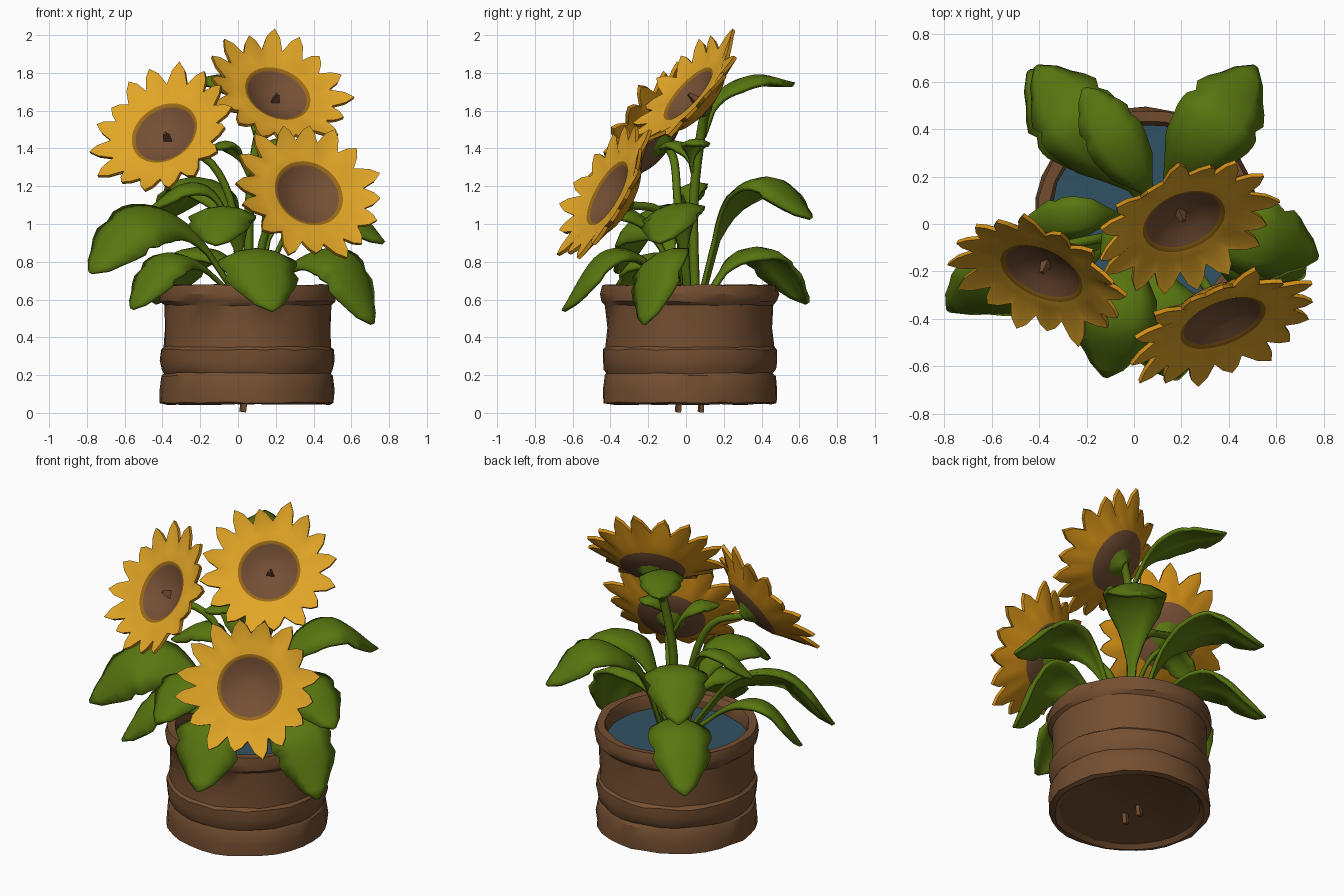
import bpy, bmesh, math, random
from mathutils import Vector

if "Cube" in bpy.data.objects:
    bpy.data.objects.remove(bpy.data.objects["Cube"])

random.seed(4)


def material(name, rgb):
    m = bpy.data.materials.new(name)
    m.diffuse_color = (*rgb, 1)
    m.use_nodes = True
    m.node_tree.nodes["Principled BSDF"].inputs["Base Color"].default_value = m.diffuse_color
    return m


BROWN = material("clay_brown", (0.175, 0.078, 0.031))
SEED = material("seed_brown", (0.18, 0.08, 0.036))
GOLD = material("dark_gold", (0.32, 0.14, 0.008))
YELLOW = material("petal_yellow", (0.76, 0.38, 0.02))
ORANGE = material("petal_back_orange", (0.62, 0.265, 0.008))
GREEN = material("leaf_green", (0.097, 0.18, 0.005))
BLUE = material("soil_blue", (0.03, 0.085, 0.125))


def finish(bm, name, mats, angle=35):
    bmesh.ops.recalc_face_normals(bm, faces=bm.faces)
    mesh = bpy.data.meshes.new(name)
    bm.to_mesh(mesh)
    bm.free()
    ob = bpy.data.objects.new(name, mesh)
    bpy.context.collection.objects.link(ob)
    for m in mats:
        mesh.materials.append(m)
    bpy.ops.object.select_all(action='DESELECT')
    ob.select_set(True)
    bpy.context.view_layer.objects.active = ob
    bpy.ops.object.shade_smooth_by_angle(angle=math.radians(angle))
    return ob


def bridge(bm, a, b, mat=0):
    n = len(a)
    for i in range(n):
        f = bm.faces.new((a[i], a[(i + 1) % n], b[(i + 1) % n], b[i]))
        f.material_index = mat


def smooth_path(pts, steps):
    """Catmull-Rom samples through the given points."""
    p = [Vector(q) for q in pts]
    p = [p[0] * 2 - p[1]] + p + [p[-1] * 2 - p[-2]]
    out = []
    spans = len(p) - 3
    for k in range(steps + 1):
        u = k / steps * spans
        i = min(int(u), spans - 1)
        t = u - i
        a, b, c, d = p[i:i + 4]
        out.append(0.5 * (2 * b + (c - a) * t + (2 * a - 5 * b + 4 * c - d) * t * t
                          + (3 * b - a - 3 * c + d) * t ** 3))
    return out


# Pot: lathed, slightly uneven bands
CX, CY = 0.05, 0.02
profile = [(0.40, 0.065), (0.43, 0.045), (0.46, 0.055), (0.462, 0.12), (0.452, 0.195), (0.442, 0.21),
           (0.452, 0.23), (0.462, 0.28), (0.46, 0.335), (0.443, 0.35), (0.44, 0.45), (0.445, 0.57),
           (0.465, 0.59), (0.472, 0.63), (0.46, 0.678), (0.415, 0.675), (0.40, 0.64), (0.40, 0.56)]
bm = bmesh.new()
rings = []
for r, z in profile:
    ring = []
    for i in range(32):
        a = math.tau * i / 32
        rr = r + random.uniform(-0.005, 0.005)
        ring.append(bm.verts.new((CX + rr * math.cos(a), CY + rr * math.sin(a),
                                  z + random.uniform(-0.004, 0.004))))
    rings.append(ring)
for a, b in zip(rings, rings[1:]):
    bridge(bm, a, b)
bm.faces.new(rings[0])
finish(bm, "pot", [BROWN], 30)

# Soil
bm = bmesh.new()
bmesh.ops.create_circle(bm, cap_ends=True, segments=32, radius=0.41)
finish(bm, "soil", [BLUE]).location = (CX, CY, 0.59)

# Pegs under the pot
for y in (-0.04, 0.08):
    bm = bmesh.new()
    bmesh.ops.create_cube(bm, size=1)
    ob = finish(bm, "peg", [BROWN])
    ob.scale = (0.03, 0.025, 0.08)
    ob.rotation_euler = (0, 0.15, 0.3)
    ob.location = (0.03, y, 0.045)


def stem(name, pts, radius=0.022):
    cu = bpy.data.curves.new(name, 'CURVE')
    cu.dimensions = '3D'
    cu.bevel_depth = radius
    cu.bevel_resolution = 1
    cu.use_fill_caps = True
    s = cu.splines.new('POLY')
    path = smooth_path(pts, 12)
    s.points.add(len(path) - 1)
    for pt, co in zip(s.points, path):
        pt.co = (*co, 1)
    cu.materials.append(GREEN)
    bpy.context.collection.objects.link(bpy.data.objects.new(name, cu))


def flower(name, center, normal, size, nub):
    """Cupped head: hollow seed disc, gold ring, pointed petals, bulging back."""
    petals = 16
    n = petals * 4
    twist = random.uniform(0, 0.3)
    tips = [(random.uniform(-0.035, 0.03), random.uniform(-0.025, 0.03), random.uniform(-0.05, 0.05))
            for _ in range(petals)]
    reach = (0, 0.62, 1, 0.62)
    # base radius, petal length, height, material of the band leading to it
    bands = [(0.05, 0, -0.075, 1), (0.11, 0, -0.06, 1), (0.172, 0, -0.025, 1), (0.191, 0, -0.015, 2),
             (0.25, 0, -0.022, 0), (0.31, 0.10, 0.0, 0), (0.31, 0.10, -0.02, 3),
             (0.255, 0, -0.06, 3), (0.20, 0, -0.095, 3), (0.12, 0, -0.125, 1)]
    bm = bmesh.new()
    prev = None
    for r0, length, z, mat in bands:
        ring = []
        for i in range(n):
            a = math.tau * i / n + twist
            r, zz = r0, z
            if length:
                dr, dz, da = tips[i // 4]
                k = reach[i % 4]
                r += (length + dr) * k
                zz += (0.025 + dz) * k
                a += da * k
            ring.append(bm.verts.new((r * size * math.cos(a), r * size * math.sin(a), zz)))
        if prev:
            bridge(bm, prev, ring, mat)
        else:
            bm.faces.new(ring).material_index = mat
        prev = ring
    bm.faces.new(prev).material_index = 1
    parts = [(finish(bm, name, [YELLOW, SEED, GOLD, ORANGE], 40), 0)]
    bm = bmesh.new()
    bmesh.ops.create_cone(bm, cap_ends=True, segments=10, radius1=0.025, radius2=0.09, depth=0.05)
    parts.append((finish(bm, name + "_calyx", [GREEN]), -0.145))
    if nub:
        bm = bmesh.new()
        bmesh.ops.create_cone(bm, cap_ends=True, segments=3, radius1=0.03, radius2=0.012, depth=0.06)
        parts.append((finish(bm, name + "_nub", [SEED]), -0.05))
    for ob, off in parts:
        ob.rotation_mode = 'QUATERNION'
        ob.rotation_quaternion = Vector(normal).to_track_quat('Z', 'Y')
        ob.location = Vector(center) + Vector(normal).normalized() * off


flower("left_flower", (-0.395, -0.22, 1.49), (-0.36, -0.76, 0.53), 0.97, True)
flower("top_flower", (0.215, 0.0, 1.70), (0.30, -0.70, 0.64), 0.95, True)
flower("right_flower", (0.38, -0.43, 1.17), (0.33, -0.82, 0.46), 1.0, False)
stem("left_stem", [(0.02, 0, 0.57), (-0.02, -0.04, 1.05), (-0.14, -0.06, 1.32), (-0.34, -0.10, 1.41)])
stem("top_stem", [(0.06, 0.05, 0.57), (0.06, 0.04, 1.1), (0.11, 0.08, 1.48), (0.17, 0.11, 1.61)], 0.026)
stem("right_stem", [(0.09, 0, 0.57), (0.13, -0.03, 0.9), (0.22, -0.14, 1.07), (0.33, -0.30, 1.10)])


def leaf(name, width, pts, roll=0):
    """Arching blade on a narrow stalk, folded down from its midrib, notched near the tip."""
    shape = [(0, 0.1), (0.2, 0.13), (0.33, 0.42), (0.45, 0.8), (0.62, 1.0), (0.8, 0.92), (0.92, 0.58), (1, 0.04)]
    steps = 20
    path = smooth_path(pts, steps)
    whole = path[-1] - path[0]
    flat_side = Vector((whole.y, -whole.x, 0)).normalized()
    c, s_ = math.cos(math.radians(roll)), math.sin(math.radians(roll))
    bm = bmesh.new()
    rows = []
    for k, p in enumerate(path):
        t = k / steps
        for (t0, w0), (t1, w1) in zip(shape, shape[1:]):
            if t0 <= t <= t1:
                w = w0 + (w1 - w0) * (t - t0) / (t1 - t0)
        tan = path[min(k + 1, steps)] - path[max(k - 1, 0)]
        lift = flat_side.cross(tan).normalized()
        side = flat_side * c + lift * s_
        up = lift * c - flat_side * s_
        half = width / 2 * w
        notch = 0.88 if t > 0.6 and k % 3 == 0 and k < steps else 1
        rows.append([bm.verts.new(p + side * (half * s * (notch if abs(s) == 1 else 1))
                                  - up * (half * 0.3 * s * s)) for s in (-1, -0.5, 0, 0.5, 1)])
    for a, b in zip(rows, rows[1:]):
        for i in range(4):
            bm.faces.new((a[i], a[i + 1], b[i + 1], b[i]))
    ob = finish(bm, name, [GREEN])
    mod = ob.modifiers.new("thickness", 'SOLIDIFY')
    mod.thickness = 0.022
    mod.offset = 0


# Back leaves
leaf("back_right_leaf", 0.36, [(0.10, 0.08, 0.62), (0.19, 0.22, 1.08), (0.36, 0.44, 1.24), (0.51, 0.66, 1.03)])
leaf("back_left_leaf", 0.36, [(0.05, 0.08, 0.62), (-0.05, 0.22, 1.08), (-0.24, 0.44, 1.24), (-0.41, 0.66, 1.03)])
leaf("low_back_left_leaf", 0.36, [(0.05, 0.10, 0.60), (-0.09, 0.26, 0.82), (-0.27, 0.44, 0.85), (-0.44, 0.64, 0.58)])
leaf("top_back_leaf", 0.25, [(0.10, 0.09, 1.46), (0.03, 0.18, 1.68), (-0.08, 0.36, 1.78), (-0.21, 0.57, 1.74)])
# Side and front leaves
leaf("left_leaf", 0.38, [(0.00, -0.02, 0.62), (-0.26, -0.13, 0.97), (-0.53, -0.28, 1.02), (-0.78, -0.36, 0.74)], 35)
leaf("low_left_leaf", 0.30, [(0.00, -0.02, 0.60), (-0.23, -0.16, 0.80), (-0.40, -0.26, 0.80), (-0.56, -0.35, 0.55)], 18)
leaf("front_leaf", 0.36, [(0.03, -0.02, 0.62), (-0.02, -0.20, 1.00), (-0.09, -0.42, 1.08), (-0.12, -0.64, 0.89)])
leaf("low_front_leaf", 0.42, [(0.07, -0.04, 0.60), (0.09, -0.25, 0.83), (0.11, -0.46, 0.83), (0.18, -0.65, 0.54)])
leaf("right_leaf", 0.34, [(0.11, 0.01, 0.62), (0.30, -0.03, 1.02), (0.55, -0.08, 1.09), (0.77, -0.14, 0.90)], -12)
leaf("low_right_leaf", 0.36, [(0.12, -0.02, 0.60), (0.34, -0.10, 0.81), (0.56, -0.17, 0.80), (0.71, -0.22, 0.47)], -25)
# Smaller stem leaves
leaf("mid_left_leaf", 0.18, [(0.02, 0.02, 0.85), (-0.12, 0.03, 1.15), (-0.28, 0.02, 1.20), (-0.46, 0.00, 1.08)], 15)
leaf("small_left_leaf", 0.14, [(0.06, 0.04, 1.25), (0.00, 0.01, 1.37), (-0.06, -0.05, 1.43), (-0.13, -0.14, 1.40)])
leaf("small_right_leaf", 0.14, [(0.07, 0.04, 1.25), (0.13, 0.03, 1.38), (0.19, 0.05, 1.44), (0.26, 0.09, 1.42)])
